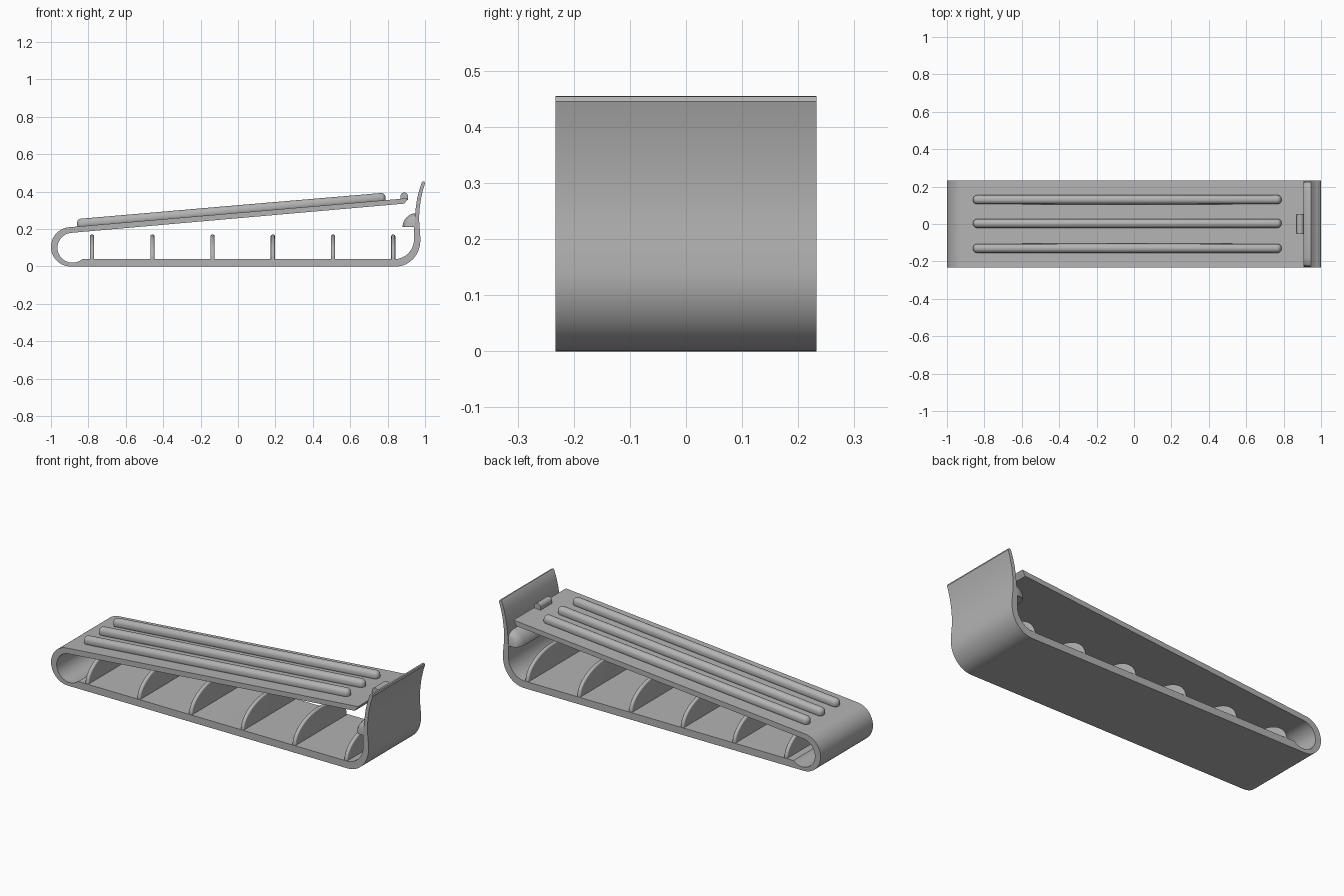
import bpy, bmesh
from math import sin, cos, pi, radians, atan2
from mathutils import Vector, Matrix

cube = bpy.data.objects.get("Cube")
if cube:
    bpy.data.objects.remove(cube, do_unlink=True)

grey = bpy.data.materials.new("grey_plastic")
grey.use_nodes = True
COLOUR = (0.45, 0.45, 0.45, 1)
grey.diffuse_color = COLOUR
grey.node_tree.nodes["Principled BSDF"].inputs["Base Color"].default_value = COLOUR

HALF = 0.233          # half of the clip width
FLOOR = 0.04          # top of the base strip


def arc(cx, cz, rx, rz, start, end, steps):
    """Points on an elliptical arc, angles in degrees."""
    out = []
    for i in range(steps + 1):
        a = radians(start + (end - start) * i / steps)
        out.append((cx + rx * cos(a), cz + rz * sin(a)))
    return out


def finish(name, bm, bevel=0, angle=30):
    bmesh.ops.recalc_face_normals(bm, faces=bm.faces)
    mesh = bpy.data.meshes.new(name)
    bm.to_mesh(mesh)
    bm.free()
    mesh.materials.append(grey)
    obj = bpy.data.objects.new(name, mesh)
    bpy.context.collection.objects.link(obj)
    bpy.ops.object.select_all(action="DESELECT")
    obj.select_set(True)
    bpy.context.view_layer.objects.active = obj
    if bevel:
        mod = obj.modifiers.new("rounded_rim", "BEVEL")
        mod.width, mod.segments = bevel, 4
        mod.limit_method, mod.angle_limit = "ANGLE", radians(50)
        bpy.ops.object.modifier_apply(modifier=mod.name)
    bpy.ops.object.shade_smooth_by_angle(angle=radians(angle))
    return obj


def loft(name, sections, bevel=0, angle=30):
    """Skin a list of equal-length point rings and cap both ends."""
    bm = bmesh.new()
    rings = [[bm.verts.new(p) for p in ring] for ring in sections]
    for a, b in zip(rings, rings[1:]):
        for i in range(len(a)):
            j = (i + 1) % len(a)
            bm.faces.new((a[i], a[j], b[j], b[i]))
    bm.faces.new(rings[0])
    bm.faces.new(rings[-1])
    return finish(name, bm, bevel, angle)


def across(profile, half):
    """Rings that sweep an x-z profile along y."""
    return [[(x, y, z) for x, z in profile] for y in (-half, half)]


# Clip body: base strip, spring loop, sloping arm and latch wall in one band
body = [(0.91, 0.365)]
body += arc(-0.895, 0.105, 0.105, 0.105, 95, 270, 28)
body += arc(0.845, 0.14, 0.13, 0.14, 270, 360, 16)
body += [(0.974, 0.18), (0.97, 0.22), (0.968, 0.26), (0.971, 0.31),
         (0.978, 0.36), (0.988, 0.405), (1.0, 0.445)]
body += [(0.997, 0.454), (0.988, 0.455), (0.982, 0.449)]
body += [(0.968, 0.405), (0.957, 0.36), (0.95, 0.31), (0.945, 0.26), (0.942, 0.21)]
body += arc(0.84, 0.15, 0.102, 0.11, 0, -90, 16)
body += arc(-0.885, 0.1, 0.08, 0.08, -48, -265, 30)
body += [(0.89, 0.336)]
loft("clip_body", across(body, HALF))

# Latch catch: quarter-round lip with softly rounded ends
lip = [(0.955, 0.21)] + arc(0.955, 0.21, 0.075, 0.075, 180, 90, 12)
ends = [(0.23, 0.6), (0.222, 0.8), (0.205, 0.93), (0.18, 1)]
stations = [(-y, s) for y, s in ends] + ends[::-1]
loft("latch_catch", [[(0.955 + (x - 0.955) * s, y, 0.21 + (z - 0.21) * s)
                      for x, z in lip] for y, s in stations])

# Curved ribs standing on the base strip
for i in range(6):
    x = -0.78 + 0.322 * i
    outline = arc(0, FLOOR, HALF - 0.003, 0.13, 0, 180, 40)
    outline = [(HALF - 0.003, FLOOR - 0.02)] + outline + [(0.003 - HALF, FLOOR - 0.02)]
    loft(f"rib_{i + 1}", [[(x + d, y, z) for y, z in outline] for d in (-0.011, 0.011)],
         bevel=0.008)

# Grip ridges: long rounded bars following the slope of the arm
start, end = Vector((-0.86, 0, 0.214)), Vector((0.79, 0, 0.355))
slope = atan2(end.z - start.z, end.x - start.x)
length = (end - start).length
for label, y in (("front", -0.13), ("middle", 0.003), ("back", 0.13)):
    bm = bmesh.new()
    R = 0.025
    bmesh.ops.create_uvsphere(bm, u_segments=24, v_segments=16, radius=R)
    for v in bm.verts:
        if v.co.x > 0.0001:
            v.co.x += length / 2 - R
        elif v.co.x < -0.0001:
            v.co.x -= length / 2 - R
    # Split the poles and middle ring so the bar keeps a round section
    mid = [v for v in bm.verts if abs(v.co.x) <= 0.0001]
    for v in mid:
        v.co.x = 0
    # Lower half becomes a straight-sided foot sunk into the arm
    for v in bm.verts:
        v.co.z += 0.015
        if v.co.z < 0.015:
            v.co.z = min(v.co.z, 0.014) - 0.005
    ridge_at = Matrix.Translation((start + end) / 2 + Vector((0, y, 0)))
    bm.transform(ridge_at @ Matrix.Rotation(-slope, 4, "Y"))
    finish(f"grip_ridge_{label}", bm, angle=40)

# Small rounded stop near the free end of the arm
stop = [(0.909, 0.355)] + arc(0.889, 0.375, 0.02, 0.02, 0, 180, 12) + [(0.869, 0.355)]
loft("arm_stop", across(stop, 0.052))
